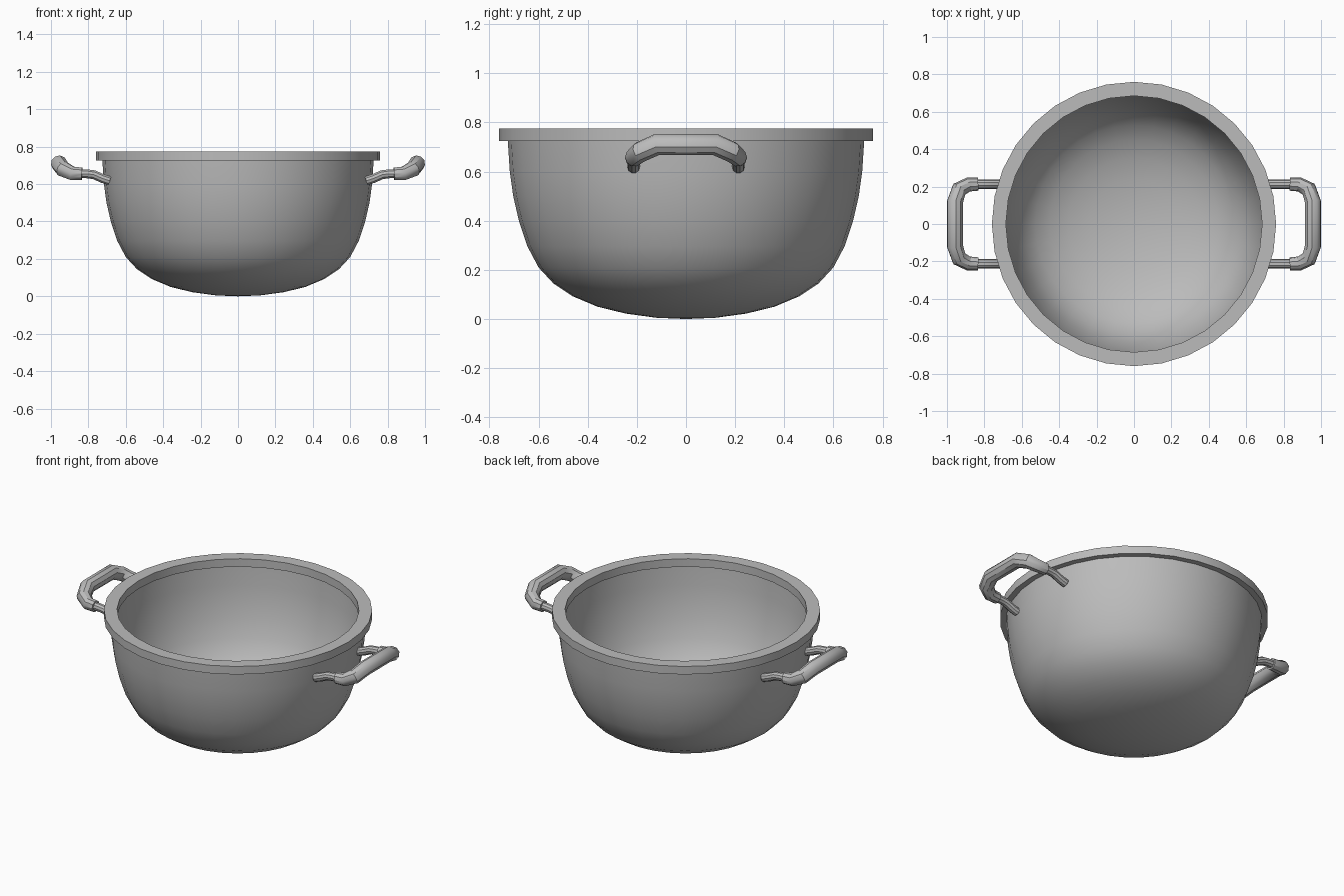
import bpy
import bmesh
from math import radians, tau, cos, sin

cube = bpy.data.objects.get("Cube")
if cube:
    bpy.data.objects.remove(cube)

SIDES = 32
steel = bpy.data.materials.new("brushed steel grey")
steel.use_nodes = True
grey = (0.5, 0.5, 0.5, 1)
steel.diffuse_color = grey
steel.node_tree.nodes["Principled BSDF"].inputs["Base Color"].default_value = grey


def select_only(obj):
    bpy.ops.object.select_all(action="DESELECT")
    obj.select_set(True)
    bpy.context.view_layer.objects.active = obj


def finish(obj):
    obj.data.materials.append(steel)
    select_only(obj)
    bpy.ops.object.shade_smooth_by_angle(angle=radians(35))


def lathe(name, profile, closed=False):
    """Spin a radius/height profile around the z axis."""
    bm = bmesh.new()
    rings = []
    for r, z in profile:
        if r == 0:
            rings.append([bm.verts.new((0, 0, z))] * SIDES)
        else:
            rings.append([bm.verts.new((r * cos(tau * i / SIDES), r * sin(tau * i / SIDES), z))
                          for i in range(SIDES)])
    pairs = list(zip(rings, rings[1:]))
    if closed:
        pairs.append((rings[-1], rings[0]))
    for a, b in pairs:
        for i in range(SIDES):
            j = (i + 1) % SIDES
            bm.faces.new(dict.fromkeys((a[i], a[j], b[j], b[i])))
    bmesh.ops.recalc_face_normals(bm, faces=bm.faces)
    mesh = bpy.data.meshes.new(name)
    bm.to_mesh(mesh)
    bm.free()
    obj = bpy.data.objects.new(name, mesh)
    bpy.context.collection.objects.link(obj)
    finish(obj)
    return obj


def tube(name, points, radii):
    """Sweep a round section along a path."""
    curve = bpy.data.curves.new(name, "CURVE")
    curve.dimensions = "3D"
    curve.bevel_depth = 1
    curve.bevel_resolution = 3
    curve.use_fill_caps = True
    spline = curve.splines.new("POLY")
    spline.points.add(len(points) - 1)
    for p, co, r in zip(spline.points, points, radii):
        p.co = (*co, 1)
        p.radius = r
    obj = bpy.data.objects.new(name, curve)
    bpy.context.collection.objects.link(obj)
    select_only(obj)
    bpy.ops.object.convert(target="MESH")
    finish(bpy.context.object)


# Thin-walled bowl: outer profile, then the inner skin back to the axis
outer = [(0, 0), (0.12, 0.005), (0.245, 0.022), (0.36, 0.05), (0.46, 0.092), (0.54, 0.145),
         (0.6, 0.21), (0.645, 0.295), (0.68, 0.4), (0.703, 0.5), (0.717, 0.6), (0.726, 0.74)]
wall = 0.015
inner = [(r * (1 - wall / 0.72), wall + z * (1 - wall / 0.74)) for r, z in reversed(outer)]
lathe("bowl", outer + inner)

# Flat square-edged rim
lathe("rim", [(0.685, 0.725), (0.76, 0.725), (0.76, 0.775), (0.685, 0.775)], closed=True)

# Handles: a thick bent grip carried by two thin wires on each side
for side, s in (("left", 1), ("right", -1)):
    half = [(0.834, 0.213, 0.655), (0.885, 0.211, 0.657), (0.935, 0.185, 0.68), (0.957, 0.118, 0.71)]
    path = half + [(x, -y, z) for x, y, z in reversed(half)]
    radii = [0.035, 0.038, 0.043, 0.044]
    tube(side + "_grip", [(s * x, y, z) for x, y, z in path], radii + radii[::-1])
    for end, y in (("back", 0.213), ("front", -0.213)):
        wire = [(0.685, 0.617), (0.725, 0.63), (0.77, 0.65), (0.81, 0.655), (0.85, 0.655)]
        tube(f"{side}_{end}_handle_wire", [(s * x, y, z) for x, z in wire], [0.025] * len(wire))
